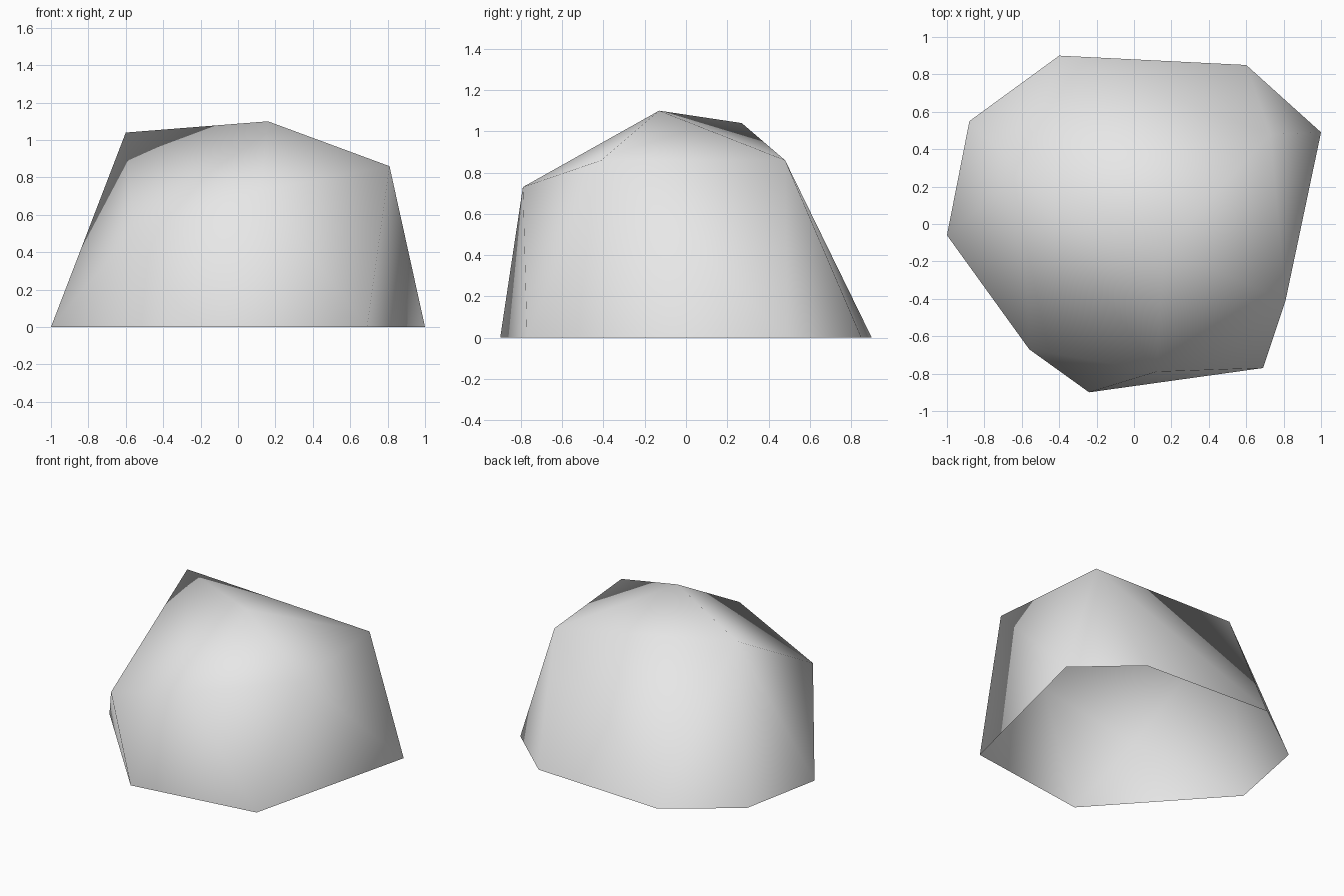
import bpy
import bmesh

cube = bpy.data.objects.get("Cube")
if cube:
    bpy.data.objects.remove(cube, do_unlink=True)

# Plain stone colour
stone = bpy.data.materials.new("stone_grey")
stone.use_nodes = True
color = (0.8, 0.8, 0.8, 1.0)
stone.diffuse_color = color
stone.node_tree.nodes["Principled BSDF"].inputs["Base Color"].default_value = color

# Seven-sided footprint on the ground
footprint = [(0.69, -0.77), (1.0, 0.49), (0.60, 0.85), (-0.40, 0.90),
             (-0.88, 0.55), (-1.0, -0.06), (-0.24, -0.90)]

# Shoulders and peak of the boulder
crown = [(0.81, -0.41, 0.86), (0.73, 0.48, 0.86), (-0.60, 0.27, 1.04),
         (-0.56, -0.67, 0.51), (0.12, -0.79, 0.73), (0.16, -0.13, 1.10)]

# Wrap the points in a faceted shell
bm = bmesh.new()
for x, y in footprint:
    bm.verts.new((x, y, 0.0))
for point in crown:
    bm.verts.new(point)
bmesh.ops.convex_hull(bm, input=bm.verts[:])
bmesh.ops.recalc_face_normals(bm, faces=bm.faces[:])

# Open underside: drop the faces lying on the ground
ground = [f for f in bm.faces if all(v.co.z < 0.01 for v in f.verts)]
bmesh.ops.delete(bm, geom=ground, context='FACES_ONLY')

# Soft shading over the whole shell
for face in bm.faces:
    face.smooth = True

mesh = bpy.data.meshes.new("boulder")
bm.to_mesh(mesh)
bm.free()
mesh.materials.append(stone)
boulder = bpy.data.objects.new("boulder", mesh)
bpy.context.collection.objects.link(boulder)
